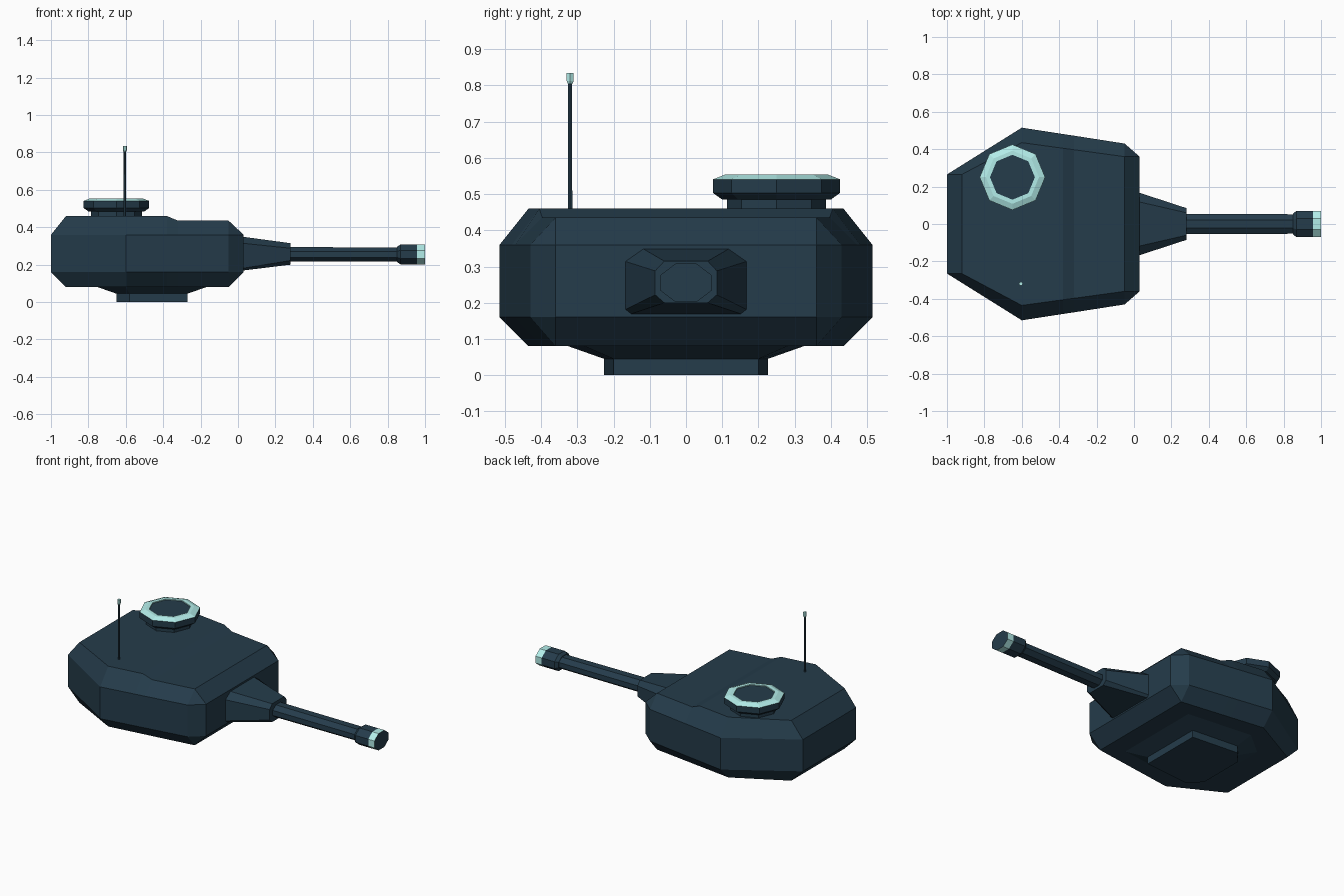
import bpy, bmesh
from math import cos, sin, pi

if "Cube" in bpy.data.objects:
    bpy.data.objects.remove(bpy.data.objects["Cube"])


def material(name, rgb):
    m = bpy.data.materials.new(name)
    m.diffuse_color = (*rgb, 1)
    m.use_nodes = True
    m.node_tree.nodes["Principled BSDF"].inputs["Base Color"].default_value = m.diffuse_color
    return m


DARK = material("dark_armour", (0.018, 0.045, 0.07))
CYAN = material("pale_cyan", (0.45, 0.85, 0.82))


def loft(name, rings, mat, start=True, end=True, strips=False):
    """Bridge closed rings of points; cap with one face or with strips across y."""
    bm = bmesh.new()
    rows = [[bm.verts.new(p) for p in ring] for ring in rings]
    n = len(rows[0])
    for a, b in zip(rows, rows[1:]):
        for i in range(n):
            j = (i + 1) % n
            bm.faces.new((a[i], a[j], b[j], b[i]))
    for row, wanted in ((rows[0], start), (rows[-1], end)):
        if wanted and strips:
            for i in range(n // 2 - 1):
                bm.faces.new((row[i], row[i + 1], row[n - 2 - i], row[n - 1 - i]))
        elif wanted:
            bm.faces.new(row)
    bmesh.ops.remove_doubles(bm, verts=bm.verts, dist=1e-5)
    bmesh.ops.dissolve_degenerate(bm, edges=bm.edges, dist=1e-5)
    bmesh.ops.recalc_face_normals(bm, faces=bm.faces)
    me = bpy.data.meshes.new(name)
    bm.to_mesh(me)
    bm.free()
    me.materials.append(mat)
    ob = bpy.data.objects.new(name, me)
    bpy.context.collection.objects.link(ob)
    return ob


def mirrored(half):
    return half + [(x, -y, z) for x, y, z in reversed(half)]


def plan(half, z):
    return mirrored([(x, y, z) for x, y in half])


def turned(name, cx, cy, profile, mat, n=8, **caps):
    """Faceted upright turned part from (radius, z) pairs."""
    loft(name, [[(cx + r * cos(2 * pi * i / n), cy + r * sin(2 * pi * i / n), z)
                 for i in range(n)] for r, z in profile], mat, **caps)


def tube(name, profile, mat, **caps):
    """Flattened octagonal tube along x from (x, half width, half height)."""
    k = cos(pi / 8)
    loft(name, [[(x, w / k * cos(pi / 8 + pi * i / 4), 0.255 + h / k * sin(pi / 8 + pi * i / 4))
                 for i in range(8)] for x, w, h in profile], mat, **caps)


# Turret body: wide belt, chamfered roof with a small step, chamfered floor
belt = [(-1, .265), (-.6, .515), (-.38, .481), (-.32, .472), (-.05, .43), (.03, .36)]
inner = [(-.92, .265), (-.6, .435), (-.38, .405), (-.32, .397), (-.05, .36), (-.05, .36)]
roof_z = [.46, .46, .46, .435, .435, .435]
roof = mirrored([(x, y, z) for (x, y), z in zip(inner, roof_z)])
loft("turret_body", [plan(inner, .08), plan(belt, .16), plan(belt, .36), roof], DARK, strips=True)

# Stepped mount underneath
wide = [(-.75, .2), (-.6, .325), (-.17, .28)]
narrow = [(-.65, .15), (-.58, .226), (-.27, .2)]
loft("turret_mount", [plan(wide, .08), plan(narrow, .045), plan(narrow, 0)], DARK, start=False)

# Gun mantlet
back = [(.12, .35), (.17, .315), (.17, .18), (.155, .168)]
front = [(.06, .315), (.085, .288), (.085, .222), (.06, .2)]
loft("gun_mantlet", [mirrored([(x, y, z) for y, z in sec]) for x, sec in ((.02, back), (.28, front))], DARK)

# Barrel and muzzle
tube("gun_barrel", [(.27, .054, .039), (.86, .052, .037)], DARK)
tube("muzzle", [(.85, .055, .04), (.868, .07, .053), (.957, .07, .053)], DARK, end=False)
tube("muzzle_band", [(.957, .07, .053), (1, .07, .053)], CYAN, start=False, end=False)
tube("muzzle_face", [(.99, .069, .052), (1, .07, .053)], DARK, start=False)

# Commander hatch
turned("cupola", -.65, .25, [(.137, .45), (.137, .485), (.15, .485), (.175, .503), (.175, .541)],
       DARK, end=False)
turned("cupola_rim", -.65, .25, [(.175, .541), (.142, .554), (.12, .554), (.12, .546)],
       CYAN, start=False, end=False)
turned("hatch_lid", -.65, .25, [(.12, .53), (.12, .548)], DARK)

# Antenna
turned("antenna", -.605, -.32, [(.007, .43), (.006, .81)], DARK, n=6)
turned("antenna_tip", -.605, -.32, [(.008, .805), (.011, .813), (.011, .835)], CYAN, n=6)
